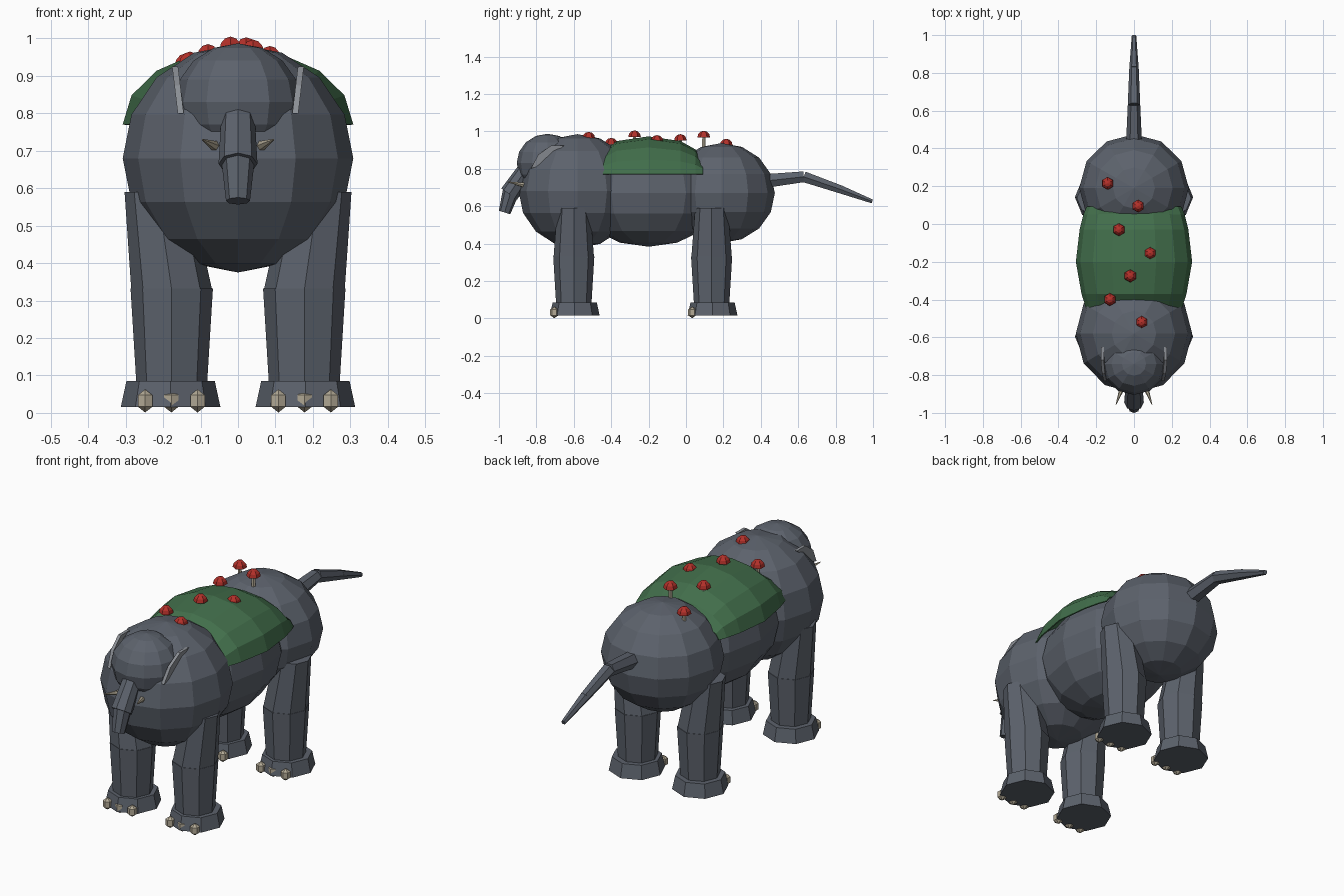
import bpy, bmesh
from math import sin, cos, pi
from mathutils import Vector, Matrix

if "Cube" in bpy.data.objects:
    bpy.data.objects.remove(bpy.data.objects["Cube"])


def material(name, r, g, b):
    m = bpy.data.materials.new(name)
    m.use_nodes = True
    m.diffuse_color = (r, g, b, 1)
    bsdf = next(n for n in m.node_tree.nodes if n.type == 'BSDF_PRINCIPLED')
    bsdf.inputs["Base Color"].default_value = (r, g, b, 1)
    bsdf.inputs["Roughness"].default_value = 0.9
    return m


HIDE = material("slate_hide", .107, .122, .15)
MOSS = material("moss_green", .054, .156, .07)
RED = material("cap_red", .456, .03, .023)
IVORY = material("ivory", .46, .41, .31)
PALE = material("pale_grey", .26, .275, .3)


def finish(name, bm, mat):
    bmesh.ops.recalc_face_normals(bm, faces=bm.faces)
    me = bpy.data.meshes.new(name)
    bm.to_mesh(me)
    bm.free()
    me.materials.append(mat)
    ob = bpy.data.objects.new(name, me)
    bpy.context.collection.objects.link(ob)
    return ob


def ball(name, center, radii, mat, segs=12, rings=8, dome=False):
    bm = bmesh.new()
    bmesh.ops.create_uvsphere(bm, u_segments=segs, v_segments=rings, radius=1)
    if dome:
        # Keep the top half and close it underneath
        cut = bmesh.ops.bisect_plane(bm, geom=bm.verts[:] + bm.edges[:] + bm.faces[:], dist=1e-4,
                                     plane_co=(0, 0, 0), plane_no=(0, 0, -1), clear_outer=True)
        bmesh.ops.holes_fill(bm, edges=[e for e in bm.edges if e.is_boundary])
    bmesh.ops.transform(bm, matrix=Matrix.LocRotScale(Vector(center), None, Vector(radii)), verts=bm.verts)
    return finish(name, bm, mat)


def limb(name, a, b, r1, r2, mat, sides=8, level=False):
    """Tapered segment between two points; level keeps its ends horizontal."""
    a, b = Vector(a), Vector(b)
    bm = bmesh.new()
    turn = Matrix() if level else (b - a).to_track_quat('Z', 'Y').to_matrix().to_4x4()
    loops = []
    for p, r in ((a, r1), (b, r2)):
        loops.append([bm.verts.new(p + turn @ Vector((r * cos(t), r * sin(t), 0)))
                      for t in (2 * pi * i / sides for i in range(sides))])
    for i in range(sides):
        j = (i + 1) % sides
        bm.faces.new((loops[0][i], loops[0][j], loops[1][j], loops[1][i]))
    for loop in loops:
        bm.faces.new(loop)
    return finish(name, bm, mat)


# Body masses and head
ball("chest", (0, -.58, .68), (.308, .315, .305), HIDE)
ball("belly", (0, -.2, .67), (.285, .4, .287), HIDE)
ball("rump", (0, .19, .67), (.29, .285, .267), HIDE)
ball("head", (0, -.74, .83), (.168, .165, .157), HIDE)

# Trunk and tail as chains of tapered segments
limb("trunk_upper", (0, -.86, .79), (0, -.945, .665), .045, .052, HIDE)
limb("trunk_lower", (0, -.935, .68), (0, -.97, .566), .045, .032, HIDE)
tail = [(0, .43, .735), (0, .63, .757), (0, .825, .69), (0, .996, .625)]
radii = [.042, .033, .025, .012]
for i in range(3):
    limb(f"tail_{i + 1}", tail[i], tail[i + 1], radii[i], radii[i + 1], HIDE, 6)

# Ears: thin crescent plates
EAR = [(-.65, .925), (-.72, .925), (-.79, .875), (-.83, .8), (-.77, .82), (-.72, .87)]
for side, s in (("left", 1), ("right", -1)):
    bm = bmesh.new()
    face = bm.faces.new([bm.verts.new((s * (.145 + .12 * max(z - .8, 0)), y, z)) for y, z in EAR])
    ext = bmesh.ops.extrude_face_region(bm, geom=[face])
    bmesh.ops.translate(bm, vec=(s * .016, 0, 0),
                        verts=[v for v in ext["geom"] if isinstance(v, bmesh.types.BMVert)])
    finish(side + "_ear", bm, PALE)
    limb(side + "_tusk", (s * .06, -.86, .712), (s * .095, -.955, .73), .015, .002, IVORY, 6)

    # Legs, feet and toes
    for place, y in (("front", -.6), ("rear", .137)):
        tag = f"{side}_{place}"
        limb(tag + "_upper_leg", (s * .215, y, .59), (s * .177, y, .328), .088, .108, HIDE, level=True)
        limb(tag + "_lower_leg", (s * .177, y, .332), (s * .177, y, .07), .11, .094, HIDE, level=True)
        limb(tag + "_foot", (s * .18, y + .005, .085), (s * .18, y + .005, .016), .118, .133, HIDE, level=True)
        for i in (-1, 0, 1):
            ball(f"{tag}_toe_{i + 2}", (s * .178 + i * .07, y - .104, .032), (.026, .026, .031),
                 IVORY, 6, 3)

# Moss blanket: arched sections (y, half width, rise) lofted along the back
SECTIONS = [(-.45, .25, .11), (-.37, .275, .175), (-.2, .305, .2),
            (-.03, .285, .175), (.05, .265, .13), (.09, .25, .07)]
bm = bmesh.new()
arcs = [[bm.verts.new((w * cos(pi * k / 8), y, .77 + h * sin(pi * k / 8))) for k in range(9)]
        for y, w, h in SECTIONS]
for a, b in zip(arcs, arcs[1:]):
    for k in range(8):
        bm.faces.new((a[k], a[k + 1], b[k + 1], b[k]))
blanket = finish("moss_blanket", bm, MOSS)
shell = blanket.modifiers.new("thickness", 'SOLIDIFY')
shell.thickness = .006
shell.offset = 0

# Mushrooms along the back (cap base positions)
SPOTS = [(-.14, .215, .925), (.022, .095, .968), (-.08, -.03, .95), (.085, -.155, .945),
         (-.02, -.275, .97), (-.128, -.4, .93), (.04, -.52, .962)]
for i, (x, y, z) in enumerate(SPOTS):
    ball(f"mushroom_cap_{i + 1}", (x, y, z), (.034, .034, .035), RED, 6, 6, dome=True)
    limb(f"mushroom_stem_{i + 1}", (x, y, z - .07), (x, y, z + .005), .011, .009, IVORY, 6)
